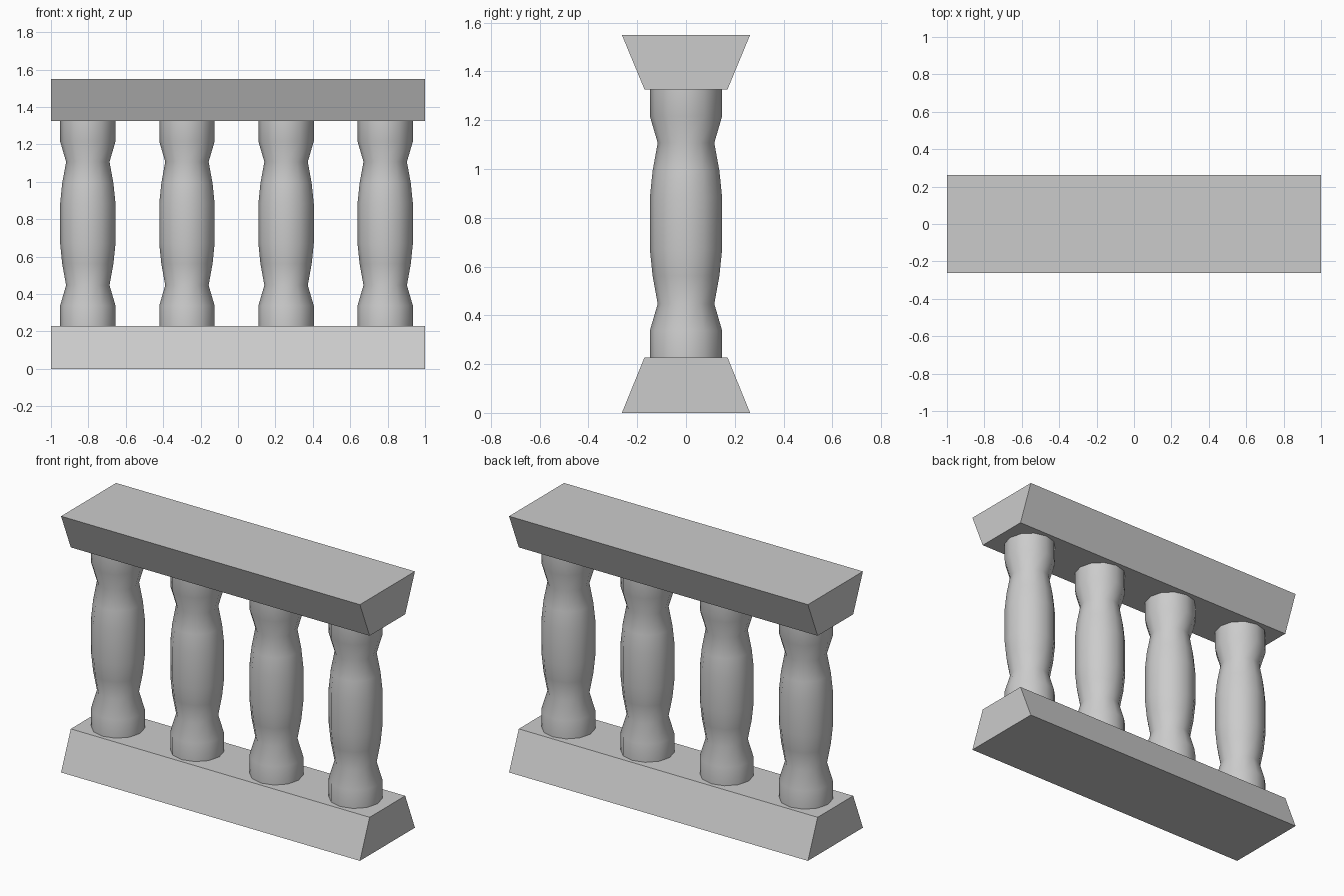
import bpy, bmesh, math

if "Cube" in bpy.data.objects:
    bpy.data.objects.remove(bpy.data.objects["Cube"])


def make_object(name, bm):
    bmesh.ops.recalc_face_normals(bm, faces=bm.faces)
    mesh = bpy.data.meshes.new(name)
    bm.to_mesh(mesh)
    bm.free()
    obj = bpy.data.objects.new(name, mesh)
    bpy.context.collection.objects.link(obj)
    return obj


def rail(name, z0, z1, half0, half1):
    # Trapezoid cross-section extruded along x
    bm = bmesh.new()
    section = [(-half0, z0), (half0, z0), (half1, z1), (-half1, z1)]
    face = bm.faces.new([bm.verts.new((-1, y, z)) for y, z in section])
    ext = bmesh.ops.extrude_face_region(bm, geom=[face], use_keep_orig=True)
    verts = [g for g in ext["geom"] if isinstance(g, bmesh.types.BMVert)]
    bmesh.ops.translate(bm, verts=verts, vec=(2, 0, 0))
    return make_object(name, bm)


def baluster(name, x, profile, sides=12):
    # Turned post lofted from rings
    bm = bmesh.new()
    rings = []
    for r, z in profile:
        angles = [2 * math.pi * i / sides for i in range(sides)]
        rings.append([bm.verts.new((r * math.cos(a), r * math.sin(a), z)) for a in angles])
    for low, high in zip(rings, rings[1:]):
        for i in range(sides):
            j = (i + 1) % sides
            bm.faces.new((low[i], low[j], high[j], high[i])).smooth = True
    obj = make_object(name, bm)
    obj.location.x = x
    return obj


# Base and handrail
rail("base_plinth", 0.0, 0.228, 0.263, 0.17)
rail("top_rail", 1.326, 1.55, 0.17, 0.263)

# Four balusters, profile symmetric about mid height
MID = 0.777
lower = [(0.148, 0.228), (0.148, 0.338), (0.116, 0.447), (0.137, 0.562), (0.148, 0.67)]
profile = lower + [(r, 2 * MID - z) for r, z in reversed(lower)]
for n in range(4):
    baluster(f"baluster_{n + 1}", -0.803 + 0.53 * n, profile)
